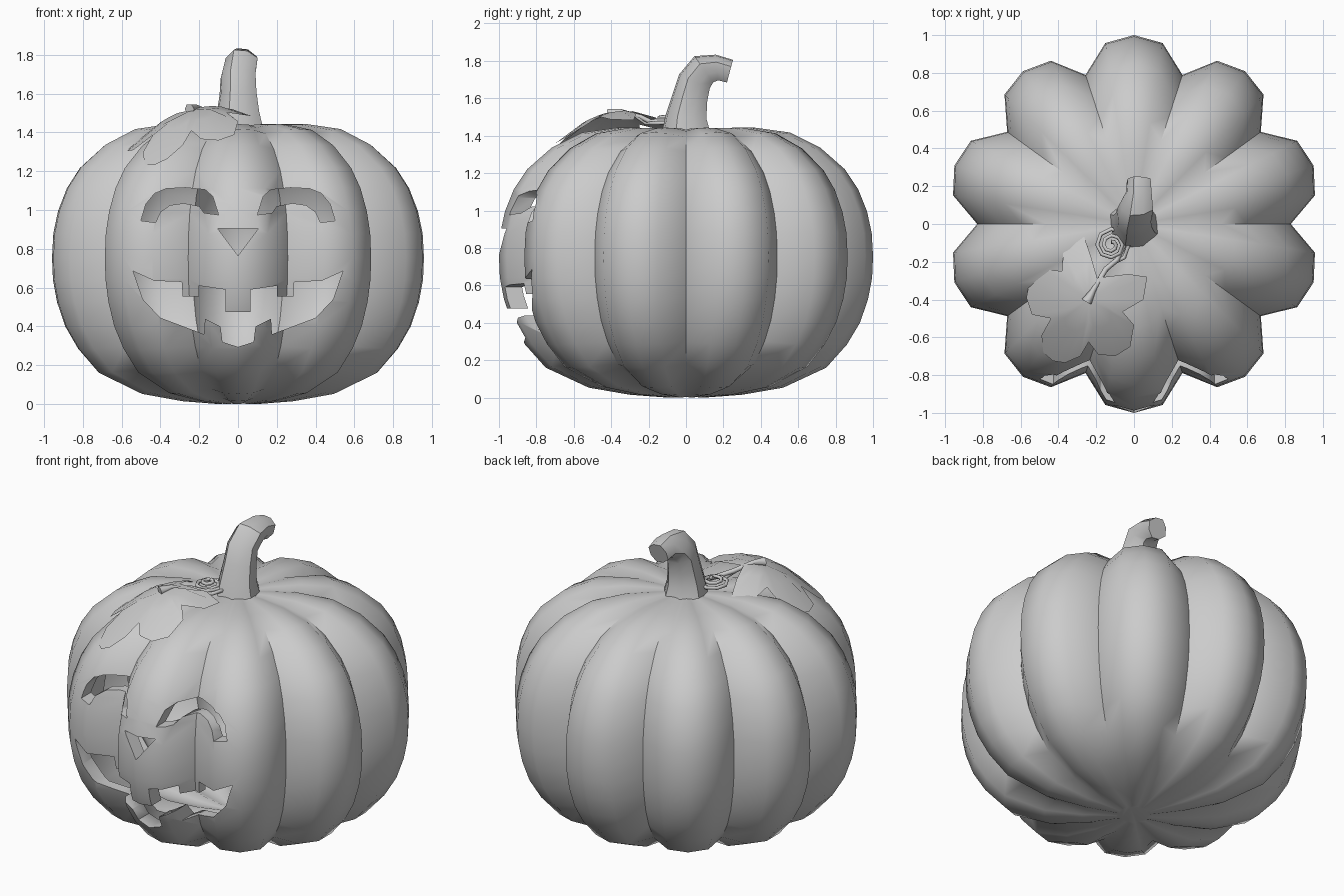
import bpy, bmesh
from math import sin, cos, pi, radians
from mathutils import Vector

if "Cube" in bpy.data.objects:
    bpy.data.objects.remove(bpy.data.objects["Cube"])


def make_object(name, bm):
    mesh = bpy.data.meshes.new(name)
    bm.to_mesh(mesh)
    bm.free()
    ob = bpy.data.objects.new(name, mesh)
    bpy.context.collection.objects.link(ob)
    return ob


def smooth(ob, angle):
    bpy.ops.object.select_all(action='DESELECT')
    bpy.context.view_layer.objects.active = ob
    ob.select_set(True)
    bpy.ops.object.shade_smooth_by_angle(angle=radians(angle))


def bridge(bm, a, b):
    n = len(a)
    for i in range(n):
        bm.faces.new((a[i], a[(i + 1) % n], b[(i + 1) % n], b[i]))


# Hollow pumpkin body: ten lobes, four segments per lobe
PROFILE = [(.1, 0), (.3, .015), (.52, .053), (.75, .16), (.86, .283), (.93, .4),
           (.973, .524), (.995, .64), (1, .755), (.993, .88), (.968, .995),
           (.92, 1.115), (.85, 1.22), (.717, 1.337), (.556, 1.417),
           (.37, 1.443), (.2, 1.442), (.08, 1.435)]
LOBE = [(.83, .965), (.97, .993), (1, 1), (.97, .993)]
MID = .74


def shell(bm, scale, inward):
    rings = []
    for r, z in PROFILE:
        ring = []
        for i in range(40):
            fr, fz = LOBE[i % 4]
            a = 2 * pi * i / 40
            fz = 1 - (1 - fz) * min(1, r / .5)
            ring.append(bm.verts.new((r * fr * scale * cos(a), r * fr * scale * sin(a),
                                      MID + (z - MID) * fz * scale)))
        rings.append(ring)
    start = len(bm.faces)
    for a, b in zip(rings, rings[1:]):
        bridge(bm, a, b)
    bm.faces.new(rings[0][::-1])
    bm.faces.new(rings[-1])
    if inward:
        bm.faces.ensure_lookup_table()
        bmesh.ops.reverse_faces(bm, faces=bm.faces[start:])


bm = bmesh.new()
shell(bm, 1, False)
shell(bm, .91, True)
pumpkin = make_object("pumpkin_body", bm)

# Face cutters: eyes, nose and mouth as prisms along y
EYE = [(-.5, .945), (-.475, 1.03), (-.43, 1.085), (-.37, 1.11), (-.27, 1.115),
       (-.17, 1.105), (-.13, 1.07), (-.1, .975), (-.175, .985), (-.2, 1.02),
       (-.28, 1.035), (-.35, 1.025), (-.4, .99), (-.425, .935)]
NOSE = [(-.105, .905), (.105, .905), (0, .765)]
UPPER = [(-.54, .685), (-.43, .635), (-.29, .63), (-.285, .555), (-.2, .555),
         (-.2, .61), (-.065, .59), (-.065, .475)]
LOWER = [(0, .295), (-.08, .32), (-.09, .4), (-.17, .44), (-.175, .36),
         (-.28, .4), (-.4, .445), (-.49, .54)]


def mirrored(points):
    return [(-x, z) for x, z in reversed(points)]


MOUTH = UPPER + mirrored(UPPER) + mirrored(LOWER[1:]) + LOWER

bm = bmesh.new()
for outline in (EYE, mirrored(EYE), NOSE, MOUTH):
    front = [bm.verts.new((x, -1.3, z)) for x, z in outline]
    back = [bm.verts.new((x, -.35, z)) for x, z in outline]
    bm.faces.new(front)
    bm.faces.new(back[::-1])
    bridge(bm, front, back)
bmesh.ops.recalc_face_normals(bm, faces=bm.faces[:])
cutter = make_object("face_cutter", bm)
cutter.hide_render = True

mod = pumpkin.modifiers.new("carve", 'BOOLEAN')
mod.operation = 'DIFFERENCE'
mod.solver = 'EXACT'
mod.object = cutter
bpy.context.view_layer.objects.active = pumpkin
bpy.ops.object.modifier_apply(modifier=mod.name)
bpy.data.objects.remove(cutter)
smooth(pumpkin, 60)

# Curved stem: eight-sided rings, tilting backwards (y, z, x, radius, tilt)
STEM = [(0, 1.41, 0, .135, 0), (0, 1.5, 0, .112, 5), (.02, 1.6, 0, .097, 12),
        (.045, 1.69, 0, .092, 25), (.095, 1.755, .015, .088, 55),
        (.165, 1.765, .025, .07, 85), (.235, 1.745, .025, .064, 105)]
bm = bmesh.new()
rings = []
for y, z, x, r, tilt in STEM:
    t = radians(tilt)
    ring = []
    for i in range(8):
        a = 2 * pi * (i + .5) / 8
        k = r * (1.06 if i % 2 else .97)
        ring.append(bm.verts.new((x + k * cos(a), y + k * sin(a) * cos(t),
                                  z - k * sin(a) * sin(t))))
    rings.append(ring)
for a, b in zip(rings, rings[1:]):
    bridge(bm, a, b)
bm.faces.new(rings[0][::-1])
bm.faces.new(rings[-1])
smooth(make_object("stem", bm), 40)

# Drooping five-lobed leaf: fan with a middle ring over a domed surface
CENTRE = Vector((-.24, -.4))
LEAF = [(-.265, -.065), (-.31, -.09), (-.375, -.15), (-.38, -.25), (-.47, -.24),
        (-.55, -.29), (-.57, -.39), (-.54, -.48), (-.44, -.5), (-.49, -.59),
        (-.48, -.68), (-.43, -.725), (-.365, -.735), (-.285, -.7), (-.24, -.625),
        (-.19, -.69), (-.1, -.7), (-.02, -.65), (0, -.535), (-.06, -.465),
        (.05, -.4), (.07, -.28), (-.03, -.265), (-.1, -.21), (-.195, -.285),
        (-.23, -.165)]
LEAF.remove((-.1, -.21))


def leaf_point(p):
    d = p - CENTRE
    return (p.x, p.y, 1.515 + .25 * d.x + .2 * d.y - 1.2 * d.length_squared)


bm = bmesh.new()
outer = [bm.verts.new(leaf_point(Vector(p))) for p in LEAF]
inner = [bm.verts.new(leaf_point(CENTRE.lerp(Vector(p), .5))) for p in LEAF]
hub = bm.verts.new(leaf_point(CENTRE))
bridge(bm, outer, inner)
for i in range(len(inner)):
    bm.faces.new((inner[i], inner[(i + 1) % len(inner)], hub))
smooth(make_object("leaf", bm), 30)


# Leaf stalk and curled tendril as bevelled curves
def tube(name, points, radius, taper=None):
    cu = bpy.data.curves.new(name, 'CURVE')
    cu.dimensions = '3D'
    cu.bevel_depth = radius
    cu.bevel_resolution = 1
    cu.use_fill_caps = True
    sp = cu.splines.new('POLY')
    sp.points.add(len(points) - 1)
    for i, (pt, p) in enumerate(zip(sp.points, points)):
        pt.co = (*p, 1)
        pt.radius = taper[i] if taper else 1
    ob = bpy.data.objects.new(name, cu)
    bpy.context.collection.objects.link(ob)


tube("leaf_stalk", [(-.25, -.41, 1.52), (-.215, -.35, 1.53), (-.15, -.24, 1.5),
                    (-.09, -.19, 1.475), (-.04, -.08, 1.47)], .014, [2, 1, 1, 1, 1])
spiral = []
for i in range(21):
    a = -pi / 2 + i * pi / 4
    r = .1 - .0042 * i
    spiral.append((-.12 + r * cos(a), -.11 + r * sin(a), 1.465 + .002 * i))
tube("tendril", [(-.16, -.26, 1.5)] + spiral, .011)
